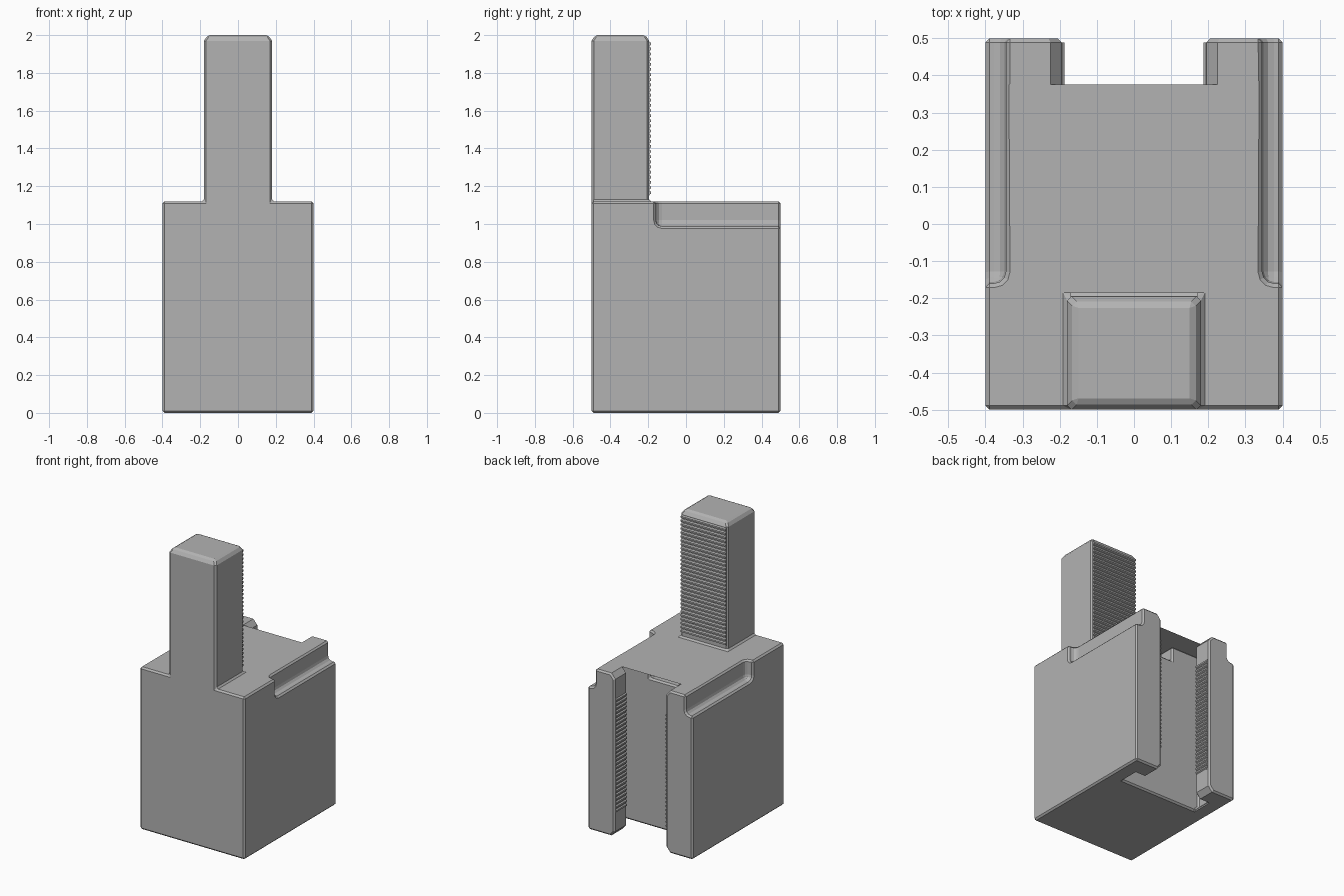
import bpy, bmesh, math
from mathutils import Vector

if "Cube" in bpy.data.objects:
    bpy.data.objects.remove(bpy.data.objects["Cube"])

grey = bpy.data.materials.new("plain grey")
grey.diffuse_color = (0.45, 0.45, 0.45, 1)
grey.use_nodes = True
grey.node_tree.nodes["Principled BSDF"].inputs["Base Color"].default_value = grey.diffuse_color


def make_object(name, bm):
    bmesh.ops.recalc_face_normals(bm, faces=bm.faces)
    mesh = bpy.data.meshes.new(name)
    bm.to_mesh(mesh)
    bm.free()
    mesh.materials.append(grey)
    ob = bpy.data.objects.new(name, mesh)
    bpy.context.collection.objects.link(ob)
    return ob


def prism(name, profile, axis, lo, hi):
    """Extrude a 2D profile along one axis (0 = x, 1 = y)."""
    bm = bmesh.new()
    pts = [(lo, a, b) if axis == 0 else (a, lo, b) for a, b in profile]
    face = bm.faces.new([bm.verts.new(p) for p in pts])
    res = bmesh.ops.extrude_face_region(bm, geom=[face])
    move = Vector((0, 0, 0))
    move[axis] = hi - lo
    bmesh.ops.translate(bm, vec=move, verts=[g for g in res["geom"] if isinstance(g, bmesh.types.BMVert)])
    return make_object(name, bm)


def box(name, lo, hi, top_inset=0.0, top_height=0.0, rounding=0.0):
    """Box between two corners, with an optional chamfered top or rounded edges."""
    bm = bmesh.new()
    size = [h - l for l, h in zip(lo, hi)]
    bmesh.ops.create_cube(bm, size=1)
    for v in bm.verts:
        v.co = [l + (c + 0.5) * s for l, c, s in zip(lo, v.co, size)]
    if top_inset:
        for v in bm.verts:
            if v.co.z > hi[2] - 1e-4:
                v.co.z -= top_height
        bm.normal_update()
        top = max(bm.faces, key=lambda f: f.calc_center_median().z)
        bmesh.ops.inset_region(bm, faces=[top], thickness=top_inset)
        for v in top.verts:
            v.co.z = hi[2]
    if rounding:
        bmesh.ops.bevel(bm, geom=bm.edges[:], offset=rounding, segments=3, profile=0.5, affect='EDGES')
    return make_object(name, bm)


def combine(target, other, op):
    mod = target.modifiers.new(op.lower(), 'BOOLEAN')
    mod.object = other
    mod.operation = op
    mod.solver = 'EXACT'
    other.hide_render = True
    other.hide_set(True)
    return mod


def mirrored(half):
    return half + [(-x, z) for x, z in reversed(half)]


# Main block with the chamfered post joined on
body = box("block_and_post", (-0.4, -0.5, 0), (0.4, 0.5, 1.12))
post = box("post_helper", (-0.18, -0.5, 0.9), (0.18, -0.195, 2.0), 0.028, 0.03)
combine(body, post, 'UNION')

# T-shaped rear channel: wide inner part narrowing at the base, and a flared neck
wide = mirrored([(0.325, 1.3), (0.325, 0.035), (0.29, 0.0), (0.29, -0.1)])
neck = mirrored([(0.225, 1.3), (0.225, 1.12), (0.195, 1.085), (0.195, 0.035), (0.225, 0.0), (0.225, -0.1)])
combine(body, prism("channel_cutter", wide, 1, 0.24, 0.365), 'DIFFERENCE')
combine(body, prism("neck_cutter", neck, 1, 0.30, 0.6), 'DIFFERENCE')

# Shallow notch in the top, opening into the channel
combine(body, box("notch_cutter", (-0.11, 0.122, 1.02), (0.11, 0.3, 1.3)), 'DIFFERENCE')

# Rounded steps along both upper side edges
for side in (-1, 1):
    x = sorted((side * 0.345, side * 0.6))
    cutter = box("side_step_cutter", (x[0], -0.16, 0.988), (x[1], 0.7, 1.3), rounding=0.032)
    combine(body, cutter, 'DIFFERENCE')

# Clean flat regions, then soften the hard edges
clean = body.modifiers.new("clean", 'DECIMATE')
clean.decimate_type = 'DISSOLVE'
clean.angle_limit = math.radians(1)
bevel = body.modifiers.new("edge_chamfer", 'BEVEL')
bevel.width = 0.011
bevel.segments = 1
bevel.limit_method = 'ANGLE'
bevel.angle_limit = math.radians(50)


# Ribbed strips: trapezoid teeth repeated up a thin backing
def teeth(base, tip, z0, z1, count):
    pitch = (z1 - z0) / count
    pts = [(base - (tip - base), z0)]
    for i in range(count):
        z = z0 + i * pitch
        pts += [(base, z), (base, z + pitch * 0.2), (tip, z + pitch * 0.4), (tip, z + pitch * 0.8)]
    return pts + [(base, z1), (base - (tip - base), z1)]


prism("post_ribs", teeth(-0.1945, -0.185, 1.15, 1.965, 30), 0, -0.171, 0.171)
for side in (-1, 1):
    prism("channel_lip_ribs", teeth(side * 0.1945, side * 0.187, 0.16, 0.95, 29), 1, 0.376, 0.489)
